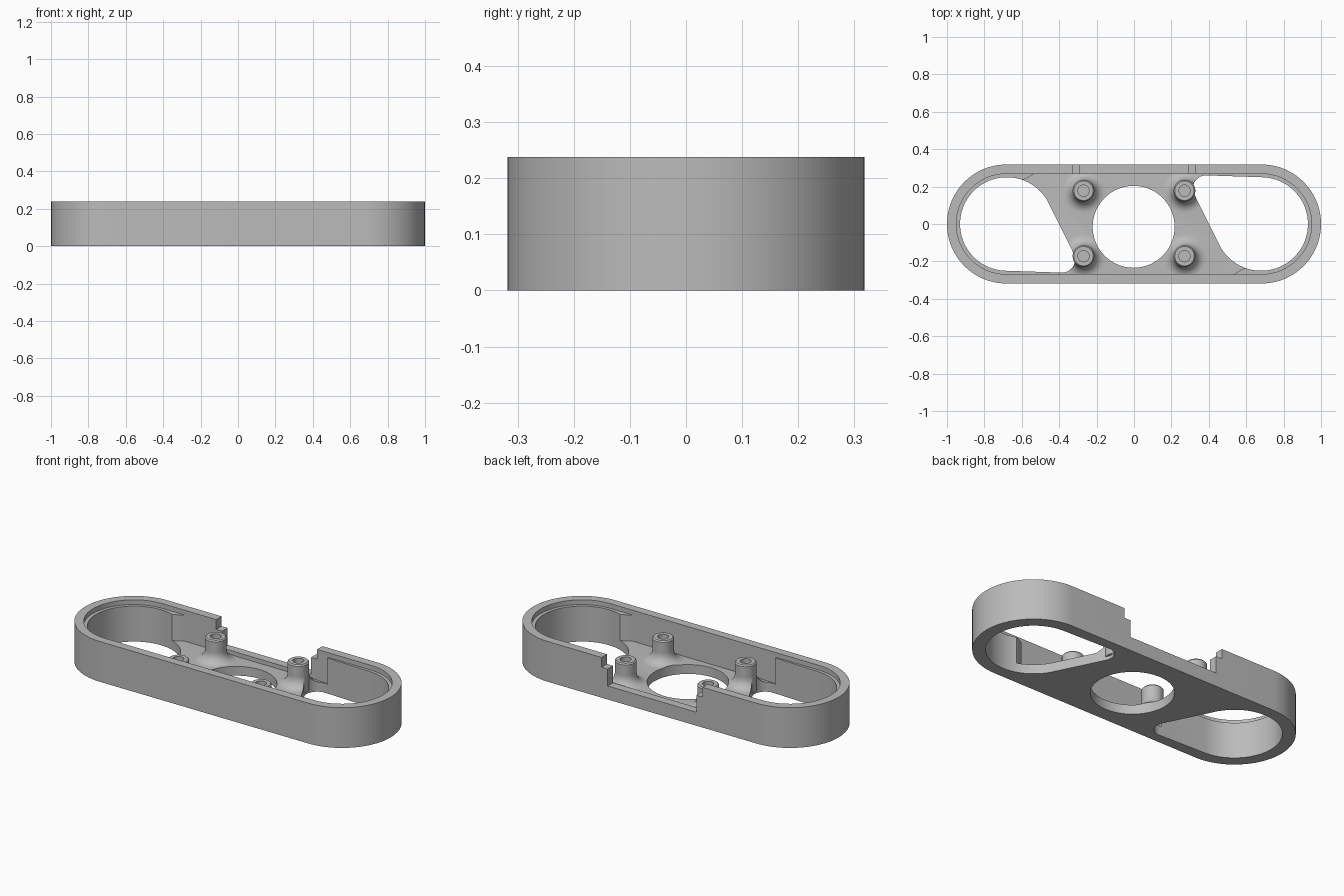
import bpy, bmesh, math
from math import sin, cos, pi, radians

if "Cube" in bpy.data.objects:
    bpy.data.objects.remove(bpy.data.objects["Cube"])

FLOOR, TOP = 0.055, 0.238

grey = bpy.data.materials.new("mid_grey")
grey.diffuse_color = (0.5, 0.5, 0.5, 1)
grey.use_nodes = True
grey.node_tree.nodes["Principled BSDF"].inputs["Base Color"].default_value = grey.diffuse_color


def finish(name, bm):
    bmesh.ops.recalc_face_normals(bm, faces=bm.faces)
    me = bpy.data.meshes.new(name)
    bm.to_mesh(me)
    bm.free()
    me.materials.append(grey)
    ob = bpy.data.objects.new(name, me)
    bpy.context.collection.objects.link(ob)
    return ob


def prism(name, pts, z0, z1):
    """Extrude a flat outline between two heights."""
    bm = bmesh.new()
    face = bm.faces.new([bm.verts.new((x, y, z0)) for x, y in pts])
    up = bmesh.ops.extrude_face_region(bm, geom=[face])["geom"]
    for v in up:
        if isinstance(v, bmesh.types.BMVert):
            v.co.z = z1
    return finish(name, bm)


def lathe(name, profile, x, y, n=48):
    """Revolve a closed (radius, z) profile; radius must stay above zero."""
    bm = bmesh.new()
    rings = [[bm.verts.new((x + r * cos(2 * pi * i / n), y + r * sin(2 * pi * i / n), z))
              for i in range(n)] for r, z in profile]
    for a, b in zip(rings, rings[1:] + rings[:1]):
        for i in range(n):
            j = (i + 1) % n
            bm.faces.new((a[i], a[j], b[j], b[i]))
    return finish(name, bm)


def arc(cx, cy, r, a0, a1, n):
    return [(cx + r * cos(a0 + (a1 - a0) * i / n), cy + r * sin(a0 + (a1 - a0) * i / n))
            for i in range(n + 1)]


def stadium(r):
    return arc(0.682, 0, r, -pi / 2, pi / 2, 40) + arc(-0.682, 0, r, pi / 2, 1.5 * pi, 40)


def boolean(target, other, op="DIFFERENCE"):
    m = target.modifiers.new("cut", "BOOLEAN")
    m.operation, m.object, m.solver = op, other, "EXACT"
    bpy.context.view_layer.objects.active = target
    bpy.ops.object.modifier_apply(modifier=m.name)
    bpy.data.objects.remove(other)


# Outer shell with a stepped rim
body = prism("housing", stadium(0.318), 0, TOP)
boolean(body, prism("rim_step", stadium(0.268), 0.21, 0.3))

# Central pocket above the floor, point symmetric
half = [(-0.4, -0.268), (0.535, -0.268), (0.57, -0.246), (0.61, -0.232)]
boolean(body, prism("pocket", half + [(-x, -y) for x, y in half], FLOOR, 0.3))

# Stepped notch in the rear wall
for w, z in ((0.33, 0.18), (0.29, 0.08)):
    boolean(body, prism("notch", [(-w, 0.2), (w, 0.2), (w, 0.4), (-w, 0.4)], z, 0.3))

# Flared feet under the four posts
posts = [(sx * 0.27, y) for sx in (-1, 1) for y in (0.178, -0.172)]
flare = [(0.118 - 0.06 * sin(t * pi / 16), 0.115 - 0.06 * cos(t * pi / 16)) for t in range(9)]
for x, y in posts:
    boolean(body, lathe("foot", [(0.032, 0.03), (0.118, 0.03)] + flare + [(0.032, 0.115)], x, y), "UNION")

# Teardrop end openings: tangent outline around a large and a small circle
bx, br, sx, sy, sr = -0.68, 0.25, -0.385, -0.19, 0.07
mid = math.atan2(sy, sx - bx)
off = math.acos((br - sr) / math.hypot(sx - bx, sy))
drop = arc(bx, 0, br, mid + off, mid - off + 2 * pi, 56) + arc(sx, sy, sr, mid - off, mid + off, 20)
for s in (1, -1):
    boolean(body, prism("opening", [(s * x, s * y) for x, y in drop], -0.1, 0.3))

# Round centre opening
boolean(body, prism("centre_hole", arc(-0.002, -0.015, 0.219, 0, 2 * pi * 71 / 72, 71), -0.1, 0.3))

# Hollow screw posts with a closed bottom
parts = [body]
for x, y in posts:
    post = lathe("screw_post", [(0.001, 0.02), (0.058, 0.02), (0.058, 0.183), (0.052, 0.19),
                                (0.03, 0.19), (0.03, 0.07), (0.001, 0.07)], x, y)
    parts.append(post)

for ob in parts:
    bpy.ops.object.select_all(action="DESELECT")
    ob.select_set(True)
    bpy.context.view_layer.objects.active = ob
    bpy.ops.object.shade_smooth_by_angle(angle=radians(30))
